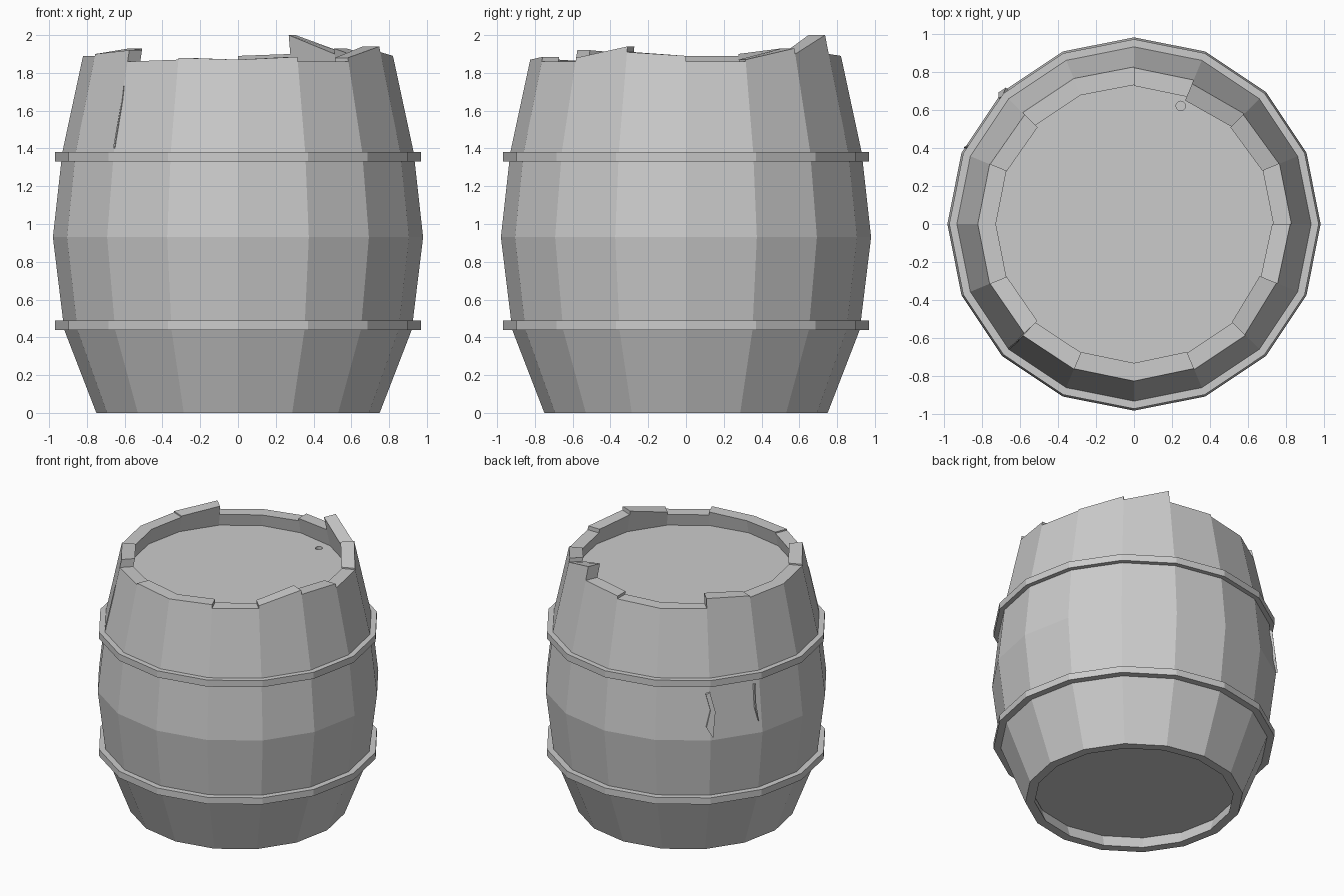
import bpy, bmesh, math

if "Cube" in bpy.data.objects:
    bpy.data.objects.remove(bpy.data.objects["Cube"])

SIDES = 16
WALL = 0.095
STEP = 2 * math.pi / SIDES
PROFILE = [(0.0, 0.75), (0.44, 0.92), (0.93, 0.98), (1.38, 0.93)]


def outer_radius(z):
    if z >= 1.38:
        return 0.93 - (z - 1.38) * 0.215
    for (z0, r0), (z1, r1) in zip(PROFILE, PROFILE[1:]):
        if z <= z1:
            return r0 + (r1 - r0) * (z - z0) / (z1 - z0)


def polar(r, a, z):
    return (r * math.cos(a), r * math.sin(a), z)


def finish(name, bm):
    bmesh.ops.recalc_face_normals(bm, faces=bm.faces)
    mesh = bpy.data.meshes.new(name)
    bm.to_mesh(mesh)
    bm.free()
    obj = bpy.data.objects.new(name, mesh)
    bpy.context.collection.objects.link(obj)
    return obj


def stave(index, z_start, z_end):
    """Curved plank whose top slopes from one edge to the other."""
    bm = bmesh.new()
    loops = []
    for a, top in ((index * STEP, z_start), ((index + 1) * STEP, z_end)):
        levels = PROFILE + [(top, outer_radius(top))]
        outer = [bm.verts.new(polar(r, a, z)) for z, r in levels]
        inner = [bm.verts.new(polar(r - (0.065 if z == 0 else WALL), a, z))
                 for z, r in levels]
        loops.append((outer, inner))
    (o0, i0), (o1, i1) = loops
    for k in range(len(o0) - 1):
        bm.faces.new((o0[k], o1[k], o1[k + 1], o0[k + 1]))
        bm.faces.new((i1[k], i0[k], i0[k + 1], i1[k + 1]))
        bm.faces.new((i0[k], o0[k], o0[k + 1], i0[k + 1]))
        bm.faces.new((o1[k], i1[k], i1[k + 1], o1[k + 1]))
    bm.faces.new((o0[-1], o1[-1], i1[-1], i0[-1]))
    bm.faces.new((o1[0], o0[0], i0[0], i1[0]))
    return finish(f"stave_{index + 1:02d}", bm)


def hoop(name, z0, z1):
    bm = bmesh.new()
    section = [(0.97, z0), (0.97, z1), (0.91, z1), (0.91, z0)]
    rings = [[bm.verts.new(polar(r, i * STEP, z)) for r, z in section]
             for i in range(SIDES)]
    for i in range(SIDES):
        a, b = rings[i], rings[(i + 1) % SIDES]
        for k in range(4):
            n = (k + 1) % 4
            bm.faces.new((a[k], b[k], b[n], a[n]))
    return finish(name, bm)


def disc(name, z0, z1, r0, r1, sides=SIDES, centre=(0, 0)):
    bm = bmesh.new()
    rings = [[bm.verts.new((centre[0] + r * math.cos(i * 2 * math.pi / sides),
                            centre[1] + r * math.sin(i * 2 * math.pi / sides), z))
              for i in range(sides)] for z, r in ((z0, r0), (z1, r1))]
    bm.faces.new(rings[0])
    bm.faces.new(rings[1])
    for i in range(sides):
        n = (i + 1) % sides
        bm.faces.new((rings[0][i], rings[0][n], rings[1][n], rings[1][i]))
    return finish(name, bm)


def splinter(name, degrees, outline, lift):
    """Thin chip on the outside of a seam; outline is (sideways, z)."""
    bm = bmesh.new()
    a = math.radians(degrees)
    front, back = [], []
    for t, z in outline:
        for ring, d in ((front, lift), (back, -0.02)):
            r = outer_radius(z) + d
            ring.append(bm.verts.new(polar(r, a + t / r, z)))
    bm.faces.new(front)
    bm.faces.new(back)
    for k in range(len(outline)):
        n = (k + 1) % len(outline)
        bm.faces.new((front[k], front[n], back[n], back[k]))
    return finish(name, bm)


# Staves, counter-clockwise from +x, with uneven broken tops
TOPS = [(1.86, 1.86), (1.87, 1.93), (1.90, 2.00), (1.90, 1.89),
        (1.87, 1.86), (1.86, 1.86), (1.93, 1.90), (1.89, 1.89),
        (1.89, 1.89), (1.90, 1.92), (1.86, 1.87), (1.88, 1.87),
        (1.87, 1.885), (1.86, 1.86), (1.88, 1.94), (1.91, 1.89)]
for i, (za, zb) in enumerate(TOPS):
    stave(i, za, zb)

# Hoops
hoop("lower_hoop", 0.44, 0.49)
hoop("upper_hoop", 1.33, 1.38)

# Recessed ends
disc("base", 0.09, 0.14, 0.71, 0.73)
lid = disc("lid", 1.71, 1.77, 0.78, 0.77)

# Small bung hole in the lid
cutter = disc("bung_hole_cutter", 1.6, 1.9, 0.025, 0.025, 12, (0.245, 0.62))
cutter.hide_render = True
cutter.hide_set(True)
cut = lid.modifiers.new("bung_hole", 'BOOLEAN')
cut.operation = 'DIFFERENCE'
cut.solver = 'EXACT'
cut.object = cutter

# Splinters along seams
splinter("front_splinter", -135,
         [(-0.006, 1.40), (0.004, 1.40), (0.007, 1.65), (0.003, 1.73)], 0.004)
splinter("back_splinter", 135,
         [(-0.03, 1.27), (0.0, 1.28), (0.035, 1.14), (0.015, 0.95),
          (-0.03, 1.03), (0.0, 1.15)], 0.014)
splinter("side_splinter", 155,
         [(-0.006, 1.29), (0.008, 1.29), (0.0, 1.16), (0.014, 1.02),
          (-0.008, 1.12)], 0.01)
